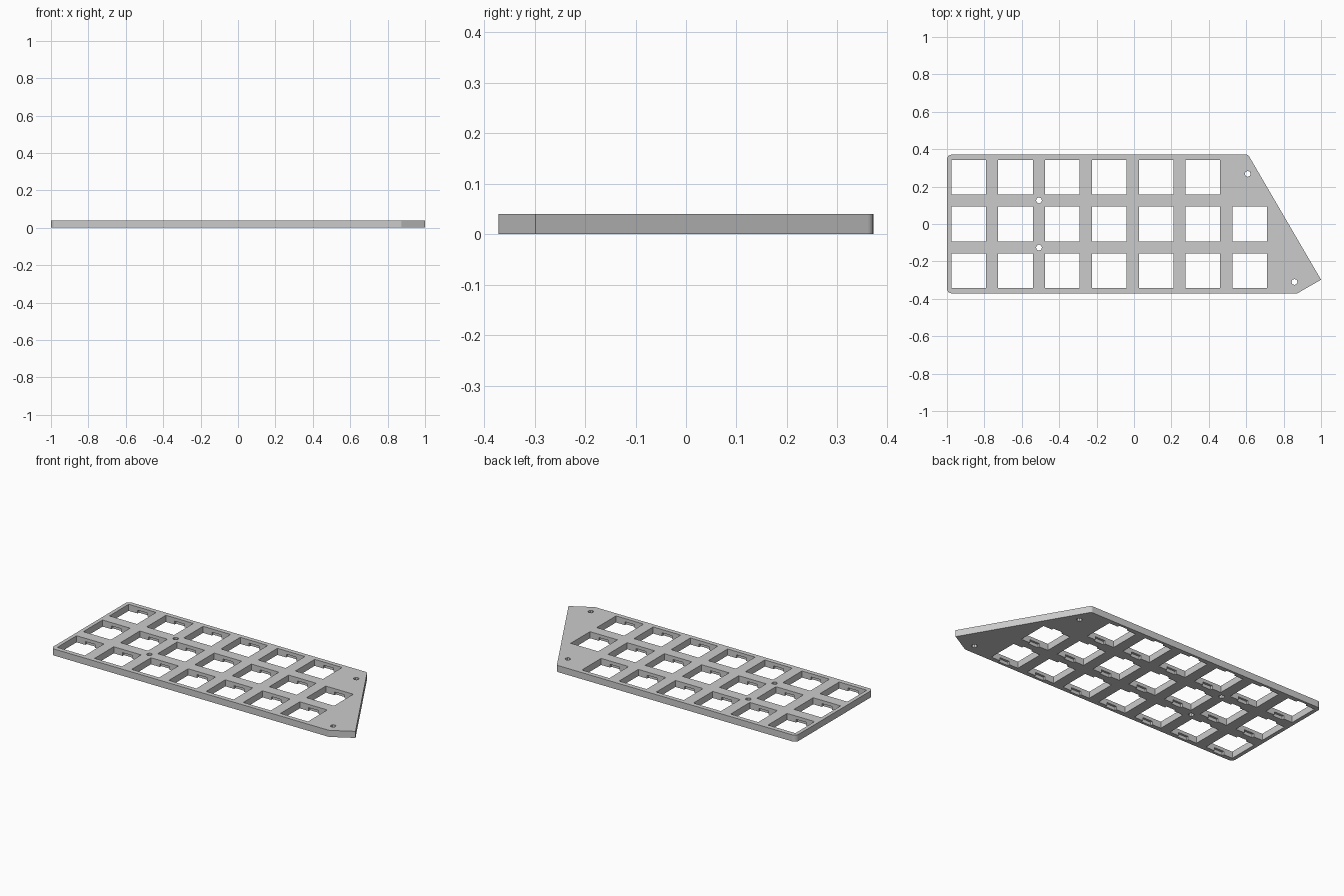
import bpy, bmesh
from math import tan
from mathutils import Matrix, Vector

cube = bpy.data.objects.get("Cube")
if cube:
    bpy.data.objects.remove(cube, do_unlink=True)

THICK = 0.04
PITCH = 0.2505
HOLE = 0.185
NOTCH_W, NOTCH_DEPTH, NOTCH_TOP = 0.066, 0.013, 0.02

grey = bpy.data.materials.new("plate grey")
grey.use_nodes = True
grey.diffuse_color = (0.6, 0.6, 0.6, 1)
grey.node_tree.nodes["Principled BSDF"].inputs["Base Color"].default_value = grey.diffuse_color


def make_object(name, bm):
    bmesh.ops.recalc_face_normals(bm, faces=bm.faces)
    mesh = bpy.data.meshes.new(name)
    bm.to_mesh(mesh)
    bm.free()
    mesh.materials.append(grey)
    obj = bpy.data.objects.new(name, mesh)
    bpy.context.collection.objects.link(obj)
    return obj


def add_box(bm, centre, size):
    matrix = Matrix.Translation(centre) @ Matrix.Diagonal((*size, 1))
    bmesh.ops.create_cube(bm, size=1, matrix=matrix)


def rounded(points, radii, steps=4):
    """Round each corner of a polygon with a tangent arc."""
    result = []
    for i, (point, radius) in enumerate(zip(points, radii)):
        p = Vector(point)
        if not radius:
            result.append(p)
            continue
        a = (Vector(points[i - 1]) - p).normalized()
        b = (Vector(points[(i + 1) % len(points)]) - p).normalized()
        reach = radius / tan(a.angle(b) / 2)
        centre = p + (a + b).normalized() * (radius ** 2 + reach ** 2) ** 0.5
        start = (p + a * reach - centre).normalized()
        end = (p + b * reach - centre).normalized()
        for s in range(steps + 1):
            result.append(centre + start.slerp(end, s / steps) * radius)
    return result


def cut(target, name, bm):
    cutter = make_object(name, bm)
    cutter.hide_render = True
    mod = target.modifiers.new(name, 'BOOLEAN')
    mod.operation = 'DIFFERENCE'
    mod.solver = 'EXACT'
    mod.object = cutter
    bpy.context.view_layer.objects.active = target
    bpy.ops.object.modifier_apply(modifier=mod.name)
    bpy.data.objects.remove(cutter, do_unlink=True)


# Plate body: outline extruded upwards
outline = rounded(
    [(-1, -0.371), (0.873, -0.371), (1, -0.298), (0.61, 0.371), (-1, 0.371)],
    [0.025, 0.02, 0, 0.02, 0.025])
bm = bmesh.new()
face = bm.faces.new([bm.verts.new((p.x, p.y, 0)) for p in outline])
top = bmesh.ops.extrude_face_region(bm, geom=[face])["geom"]
bmesh.ops.translate(bm, vec=(0, 0, THICK),
                    verts=[v for v in top if isinstance(v, bmesh.types.BMVert)])
# The extrusion leaves the first face as the underside
plate = make_object("switch_plate", bm)

# Switch positions: the back row is one short
centres = [(-0.884 + PITCH * col, PITCH * row)
           for row in (-1, 0, 1) for col in range(6 if row == 1 else 7)]

# Square switch openings and small screw holes
bm = bmesh.new()
for x, y in centres:
    add_box(bm, (x, y, THICK / 2), (HOLE, HOLE, 3 * THICK))
for x, y in [(-0.508, 0.126), (-0.508, -0.126), (0.608, 0.268), (0.858, -0.31)]:
    bmesh.ops.create_cone(bm, cap_ends=True, segments=8, radius1=0.016, radius2=0.016,
                          depth=3 * THICK, matrix=Matrix.Translation((x, y, THICK / 2)))
cut(plate, "openings", bm)

# Clip notches under the front and back edge of each opening
bm = bmesh.new()
for x, y in centres:
    add_box(bm, (x, y, NOTCH_TOP - THICK / 2),
            (NOTCH_W, HOLE + 2 * NOTCH_DEPTH, THICK))
cut(plate, "clip_notches", bm)
